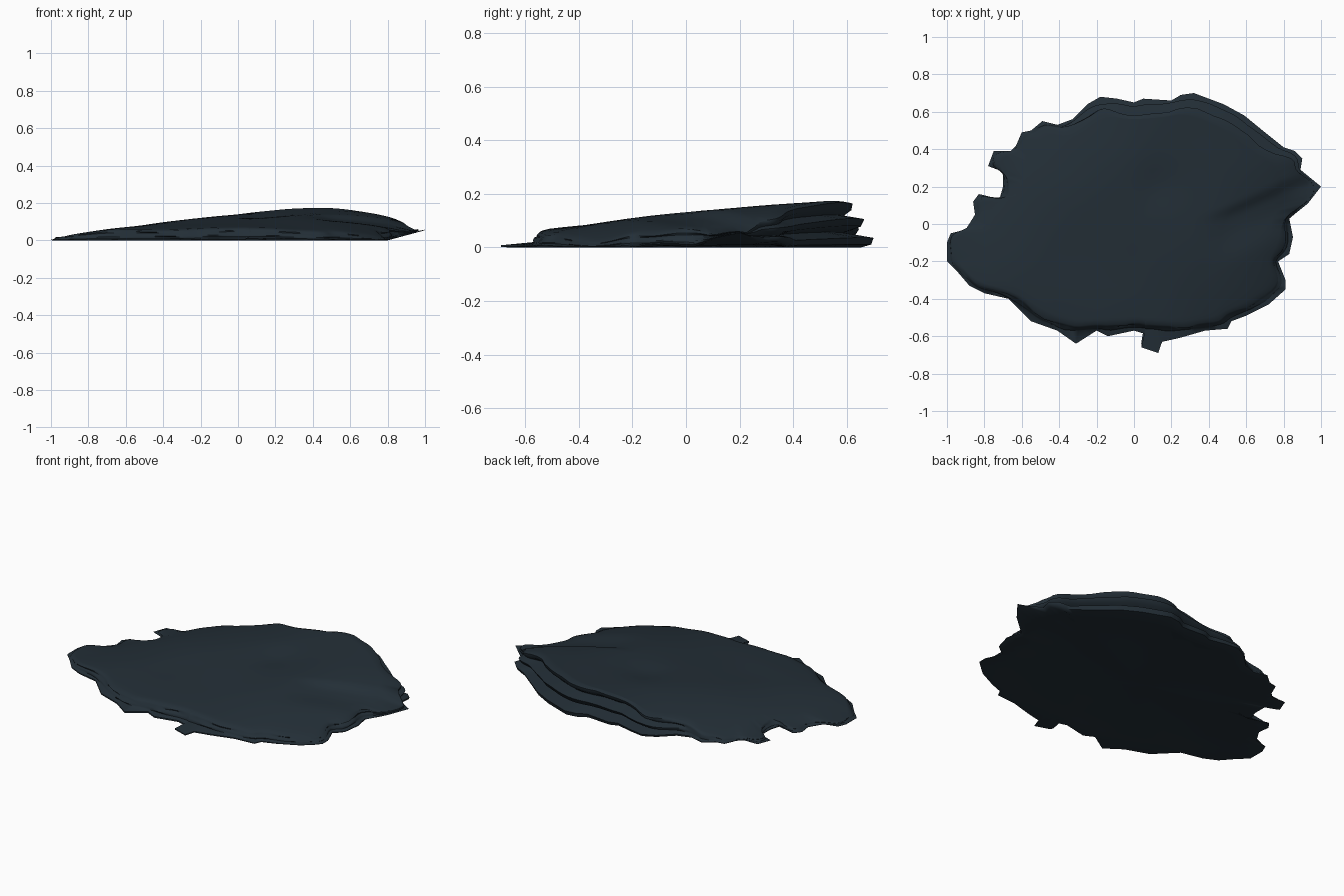
import bpy, bmesh, math
from mathutils import Vector, noise

if "Cube" in bpy.data.objects:
    bpy.data.objects.remove(bpy.data.objects["Cube"])

# ragged plan outline, clockwise from the left tip
OUTLINE = [(-1, -.1), (-.98, -.05), (-.9, -.03), (-.85, .05), (-.86, .12), (-.83, .16),
    (-.72, .13), (-.70, .2), (-.70, .28), (-.78, .31), (-.75, .39), (-.66, .39), (-.63, .42),
    (-.6, .49), (-.55, .5), (-.49, .55), (-.41, .53), (-.33, .56), (-.25, .64), (-.18, .68),
    (-.09, .67), (0, .65), (.05, .67), (.2, .66), (.25, .69), (.32, .7), (.48, .64), (.59, .58),
    (.7, .49), (.8, .41), (.86, .39), (.9, .35), (.89, .29), (1, .2), (.93, .11), (.83, .03),
    (.85, -.07), (.83, -.16), (.77, -.2), (.81, -.3), (.81, -.35), (.72, -.43), (.6, -.49),
    (.52, -.52), (.5, -.56), (.38, -.57), (.24, -.61), (.15, -.63), (.13, -.69), (.04, -.66),
    (.1, -.6), (0, -.57), (-.14, -.6), (-.2, -.57), (-.31, -.64), (-.41, -.57), (-.55, -.52),
    (-.67, -.4), (-.8, -.37), (-.88, -.33), (-.94, -.26), (-1, -.2)]


def ramp(v, a, b):
    t = min(1, max(0, (v - a) / (b - a)))
    return t * t * (3 - 2 * t)


def wobble(x, y, scale, seed):
    return noise.noise(Vector((x * scale, y * scale, seed * 7.3)))


def lift(x):
    # underside rises towards the right tip
    return max(0, x - .8) * .27


def height(x, y):
    # ridge running from the left tip to the back right, sinking to both sides
    h = .114 + .075 * y + .045 * x - .3 * max(0, x - .4) ** 2
    w = (y - x) * .707
    h -= .36 * max(0, w - .2) ** 2 + .2 * max(0, -w - .2) ** 2
    # oblique ledge and shallow dip
    side = y - (.04 + .45 * (x - .42))
    h -= .02 * (1 - ramp(side, -.05, .02)) * ramp(side, -.3, -.1) * ramp(x, .35, .55)
    h -= .012 * math.exp(-((x - .13) ** 2 + (y - .2) ** 2) / .012)
    h += .006 * wobble(x, y, 3, 1)
    return max(h, lift(x) + .018)


def densify(pts, n):
    out = []
    for i, p in enumerate(pts):
        q = pts[(i + 1) % len(pts)]
        out += [Vector(p).lerp(Vector(q), k / n) for k in range(n)]
    return out


def smooth(pts, passes):
    for _ in range(passes):
        pts = [(pts[i - 1] + p * 2 + pts[(i + 1) % len(pts)]) / 4 for i, p in enumerate(pts)]
    return pts


RAW = densify(OUTLINE, 3)
TRIM = [Vector((p.x, max(p.y, -.59))) for p in RAW]  # upper strata lack the front spikes
SOFT = smooth(TRIM, 3)
SOFTER = smooth(TRIM, 10)


def stratum(pts, front, back, frac, seed, rough=.012):
    # one ring of the layered edge: deep grooves only at the back right
    ring = []
    for p in pts:
        b = ramp(p.y, -.05, .45) * ramp(p.x, -.5, 0)
        tip = 1 - .8 * ramp(p.x, .8, .97) - .5 * ramp(-p.x, .75, .95)
        low = 1 - .5 * ramp(-p.x, .1, .5) * ramp(p.y, 0, .3)
        d = (front + (back - front) * b) * tip * low + rough * wobble(p.x, p.y, 9, seed)
        q = p * (1 - d / p.length)
        lo = lift(q.x)
        ring.append((q.x, q.y, lo + frac * (height(q.x, q.y) - lo)))
    return ring


rings = []
# slightly hollow underside, from the centre outwards
for s in (.1, .3, .5, .7, .85):
    rings.append([(p.x * s, p.y * s, lift(p.x * s) + .012 * (1 - s * s)
                   + .004 * (1 + wobble(p.x * s, p.y * s, 4, 5))) for p in SOFTER])
# broken layered edge: base, groove, middle layer, groove, top layer
rings.append(stratum(RAW, .03, .06, 0, 2))
rings.append(stratum(RAW, 0, .01, .06, 2, 0))
rings.append(stratum(RAW, 0, 0, .2, 2, 0))
rings.append(stratum(SOFT, .025, .12, .33, 3))
rings.append(stratum(SOFT, .025, .04, .45, 4))
rings.append(stratum(SOFT, .03, .025, .6, 4))
rings.append(stratum(SOFT, .04, .11, .7, 6))
rings.append(stratum(SOFT, .04, .08, .82, 7))
rings.append(stratum(SOFT, .05, .075, .95, 7))
rings.append(stratum(SOFTER, .075, .1, 1, 7, .006))
# broad top face
for s in (.85, .8, .74, .68, .62, .56, .5, .43, .36, .29, .22, .15, .07):
    rings.append([(p.x * s, p.y * s, height(p.x * s, p.y * s)) for p in SOFTER])

bm = bmesh.new()
loops = [[bm.verts.new(c) for c in ring] for ring in rings]
n = len(RAW)
for a, b in zip(loops, loops[1:]):
    for i in range(n):
        j = (i + 1) % n
        bm.faces.new((a[i], a[j], b[j], b[i]))
for loop in (loops[0], loops[-1]):
    bm.faces.new(loop)
bmesh.ops.recalc_face_normals(bm, faces=bm.faces)

# rest on the ground
low = min(v.co.z for v in bm.verts)
bmesh.ops.translate(bm, verts=bm.verts, vec=(0, 0, -low))

mesh = bpy.data.meshes.new("rock_slab")
bm.to_mesh(mesh)
bm.free()
slab = bpy.data.objects.new("rock_slab", mesh)
bpy.context.collection.objects.link(slab)

slate = bpy.data.materials.new("dark slate")
slate.diffuse_color = (.017, .028, .038, 1)
slate.use_nodes = True
slate.node_tree.nodes["Principled BSDF"].inputs["Base Color"].default_value = slate.diffuse_color
mesh.materials.append(slate)

bpy.context.view_layer.objects.active = slab
slab.select_set(True)
bpy.ops.object.shade_smooth_by_angle(angle=math.radians(50))
